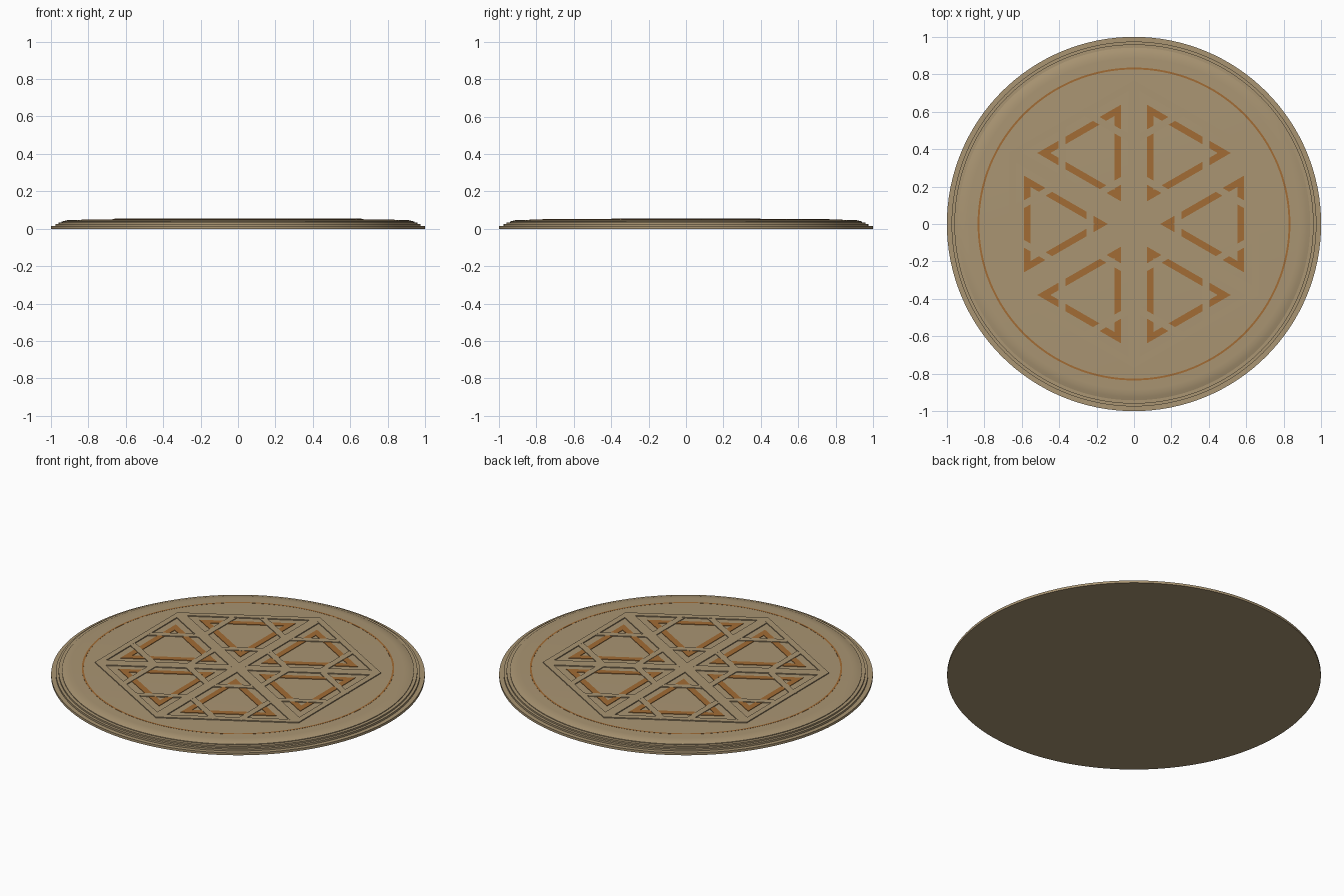
import bpy, bmesh, math
from mathutils import Matrix, Vector

if "Cube" in bpy.data.objects:
    bpy.data.objects.remove(bpy.data.objects["Cube"])


def mat(name, col):
    m = bpy.data.materials.new(name)
    m.diffuse_color = (*col, 1)
    m.use_nodes = True
    m.node_tree.nodes["Principled BSDF"].inputs["Base Color"].default_value = m.diffuse_color
    return m


TAN = mat("sandstone", (0.40, 0.30, 0.17))
ORANGE = mat("burnt_orange", (0.36, 0.15, 0.035))


def finish(name, bm, material, smooth=False):
    bmesh.ops.recalc_face_normals(bm, faces=bm.faces)
    me = bpy.data.meshes.new(name)
    bm.to_mesh(me)
    bm.free()
    me.materials.append(material)
    ob = bpy.data.objects.new(name, me)
    bpy.context.collection.objects.link(ob)
    if smooth:
        bpy.context.view_layer.objects.active = ob
        ob.select_set(True)
        bpy.ops.object.shade_smooth_by_angle(angle=math.radians(30))
        ob.select_set(False)
    return ob


def lathe(name, profile, material, n=128, closed=False):
    bm = bmesh.new()
    rings = [[bm.verts.new((r * math.cos(2 * math.pi * i / n), r * math.sin(2 * math.pi * i / n), z))
              for i in range(n)] for r, z in profile]
    pairs = list(zip(rings, rings[1:]))
    if closed:
        pairs.append((rings[-1], rings[0]))
    else:
        bm.faces.new(rings[0])
        bm.faces.new(rings[-1])
    for a, b in pairs:
        for i in range(n):
            j = (i + 1) % n
            bm.faces.new((a[i], a[j], b[j], b[i]))
    return finish(name, bm, material, True)


def frame(bm, sides, outer, inner, z0, z1, centre, phase):
    # flat polygonal frame, sizes given as corner radii
    def ring(r, z):
        return [bm.verts.new((centre.x + r * math.cos(phase + 2 * math.pi * k / sides),
                              centre.y + r * math.sin(phase + 2 * math.pi * k / sides), z))
                for k in range(sides)]
    rs = [ring(outer, z0), ring(outer, z1), ring(inner, z1), ring(inner, z0)]
    for a, b in zip(rs, rs[1:] + rs[:1]):
        for i in range(sides):
            j = (i + 1) % sides
            bm.faces.new((a[i], a[j], b[j], b[i]))


def bar(bm, centre, angle, length, width, z0, z1):
    bmesh.ops.create_cube(bm, size=1, matrix=Matrix.Translation((centre.x, centre.y, (z0 + z1) / 2))
                          @ Matrix.Rotation(angle, 4, 'Z')
                          @ Matrix.Diagonal((length, width, z1 - z0, 1)))


def polar(r, a):
    return Vector((r * math.cos(a), r * math.sin(a), 0))


# stepped round base
FLOOR = 0.048
lathe("stepped_base", [(1, 0), (1, .014), (.975, .014), (.975, .025), (.96, .025), (.96, .034),
                       (.942, .034), (.942, .038), (.925, .043), (.907, .047), (.885, FLOOR)], TAN)

# thin inlaid ring
lathe("inlay_ring", [(.836, .046), (.836, .0488), (.826, .0488), (.826, .046)], ORANGE, closed=True)

# hexagonal frame
bm = bmesh.new()
frame(bm, 6, .768, .728, .046, .0535, Vector((0, 0, 0)), math.pi / 2)
finish("hexagon_frame", bm, TAN)

# spokes between opposite hexagon corners
bm = bmesh.new()
for k in range(3):
    bar(bm, Vector((0, 0, 0)), math.radians(30 + 60 * k), 1.49, .06, .046, .0532 + .0002 * k)
finish("spokes", bm, TAN)

# orange triangles, and crossing strips over their corners
tri, strips = bmesh.new(), bmesh.new()
for k in range(6):
    a = math.radians(60 * k)
    frame(tri, 3, .298, .228, .046, .051, polar(.438, a), a + math.pi)
    for off, half in ((180, .125), (60, .155), (-60, .155)):
        b = a + math.radians(off)
        corner_mid = polar(.4446, a) + polar(.4446, b)
        # strip lies across the line from triangle centre to corner
        d = .21 if off == 180 else .163
        bar(strips, polar(.4446, a) + polar(d, b), b + math.pi / 2, 2 * half, .036, .046, .0528)
finish("inlay_triangles", tri, ORANGE)
finish("corner_strips", strips, TAN)
